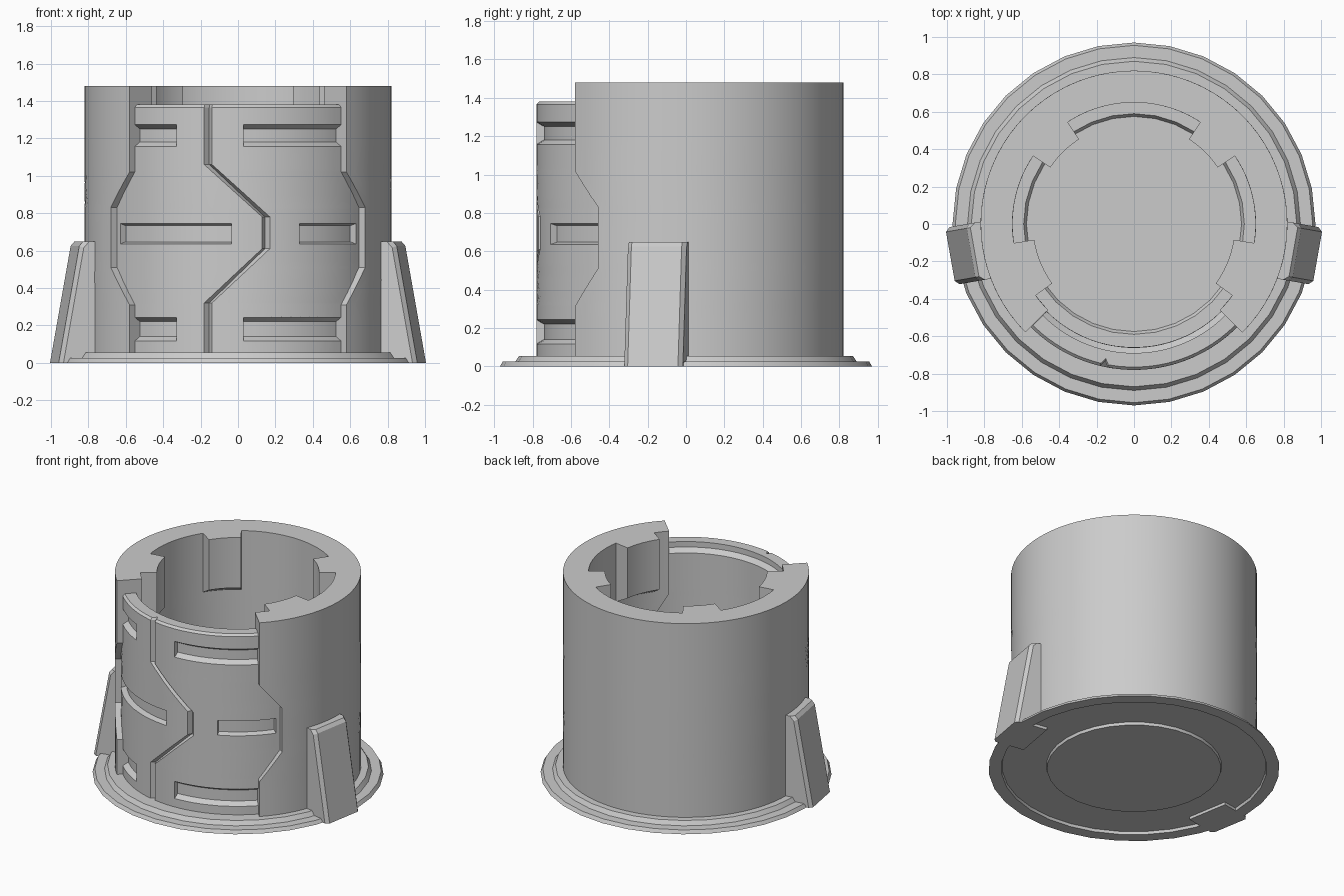
import bpy, bmesh, math
from math import sin, cos, asin, radians, pi

if "Cube" in bpy.data.objects:
    bpy.data.objects.remove(bpy.data.objects["Cube"])


def interp(keys):
    """Piecewise linear function from (z, value) pairs."""
    def f(z):
        for (a, u), (b, v) in zip(keys, keys[1:]):
            if z <= b:
                return u + (v - u) * max(0, (z - a) / (b - a))
        return keys[-1][1]
    return f


def const(v):
    return lambda z: v


def finish(name, bm):
    bmesh.ops.recalc_face_normals(bm, faces=bm.faces)
    me = bpy.data.meshes.new(name)
    bm.to_mesh(me)
    bm.free()
    ob = bpy.data.objects.new(name, me)
    bpy.context.collection.objects.link(ob)
    return ob


def activate(ob):
    bpy.ops.object.select_all(action='DESELECT')
    ob.select_set(True)
    bpy.context.view_layer.objects.active = ob


def smooth(ob):
    activate(ob)
    bpy.ops.object.shade_smooth_by_angle(angle=radians(20))


def plate(name, zs, left, right, r_in, r_out, n, bevel=(0, 0)):
    """Curved wall; angles run counter-clockwise from the front (-y)."""
    bm = bmesh.new()
    rows = []
    for z in zs:
        a, b = left(z), right(z)
        lo, hi = a + bevel[0], b - bevel[1]
        cols = [(lo + (hi - lo) * i / n, r_out(z)) for i in range(n + 1)]
        if bevel[0]:
            cols.insert(0, (a, r_out(z) - 0.03))
        if bevel[1]:
            cols.append((b, r_out(z) - 0.03))
        pts = [[bm.verts.new((r * sin(t), -r * cos(t), z)) for t, r in ring]
               for ring in (cols, [(t, r_in(z)) for t, _ in cols])]
        rows.append(pts)
    m = len(rows[0][0])
    for p, q in zip(rows, rows[1:]):
        for s in (0, 1):
            for i in range(m - 1):
                bm.faces.new((p[s][i], p[s][i + 1], q[s][i + 1], q[s][i]))
        for i in (0, m - 1):
            bm.faces.new((p[0][i], p[1][i], q[1][i], q[0][i]))
    for p in (rows[0], rows[-1]):
        for i in range(m - 1):
            bm.faces.new((p[0][i], p[0][i + 1], p[1][i + 1], p[1][i]))
    return finish(name, bm)


def levels(keys, n=3):
    keys = sorted(set(keys))
    return [a + (b - a) * i / n for a, b in zip(keys, keys[1:]) for i in range(n)] + keys[-1:]


# Base flange with a dished floor and a recessed underside
profile = [(0, 0), (.58, 0), (.585, .02), (.88, .02), (.885, 0), (.97, 0), (.955, .025),
           (.89, .025), (.87, .055), (.59, .055), (.575, .03), (0, .03)]
bm = bmesh.new()
vs = [bm.verts.new((r, 0, z)) for r, z in profile]
es = [bm.edges.new(e) for e in zip(vs, vs[1:])]
bmesh.ops.spin(bm, geom=vs + es, axis=(0, 0, 1), cent=(0, 0, 0), angle=2 * pi, steps=32)
bmesh.ops.remove_doubles(bm, verts=bm.verts, dist=1e-4)
smooth(finish("base_flange", bm))

# Thick wall with a front doorway that widens in the middle
T = interp([(.31, radians(45)), (.51, radians(56)), (.83, radians(56)), (1.02, radians(45))])
wall = plate("tower_wall", levels([.04, .31, .51, .83, 1.02, 1.48]), T, lambda z: 2 * pi - T(z),
             const(.65), const(.82), 60)
smooth(wall)

# Inner ribs with sloping undersides
rib_r = interp([(1.05, .645), (1.11, .54)])
for i, (a, b) in enumerate([(54, 81), (124, 147), (213, 236), (279, 306)]):
    smooth(plate(f"inner_rib_{i + 1}", [1.05, 1.11, 1.48], const(radians(a)), const(radians(b)),
                 rib_r, const(.655), 6))

# Two door leaves meeting at a zigzag V seam
S = interp([(.32, -.16), (.61, .15), (.78, .15), (1.06, -.16)])
seam = lambda z: asin(S(z) / .78)
door_z = levels([.04, .31, .32, .51, .61, .78, .83, 1.02, 1.06, 1.31, 1.34, 1.365, 1.38])
door_in = interp([(1.31, .66), (1.34, .69)])
door_out = interp([(1.365, .78), (1.38, .765)])
left_leaf = plate("door_leaf_left", door_z, lambda z: -T(z), seam, door_in, door_out, 14, (0, .027))
right_leaf = plate("door_leaf_right", door_z, seam, T, door_in, door_out, 14, (.027, 0))

# Recessed slots in the leaves: x0, x1, z0, z1, edge slope
slots = {
    left_leaf: [(-.62, -.33, 1.155, 1.275, .025), (-.63, -.035, .635, .745, .012),
                (-.62, -.33, .115, .245, .025)],
    right_leaf: [(.03, .62, 1.155, 1.275, .025), (.33, .63, .635, .745, .012),
                 (.03, .62, .115, .245, .025)],
}
for leaf, cuts in slots.items():
    for x0, x1, z0, z1, b in cuts:
        depth = interp([(z0, .783), (z0 + b, .742), (z1 - b, .742), (z1, .783)])
        cutter = plate("slot_cutter", [z0, z0 + b, z1 - b, z1], const(asin(x0 / .78)),
                       const(asin(x1 / .78)), depth, const(.86), 12)
        cutter.hide_render = True
        activate(leaf)
        mod = leaf.modifiers.new("slot", 'BOOLEAN')
        mod.operation, mod.solver, mod.object = 'DIFFERENCE', 'EXACT', cutter
        bpy.ops.object.modifier_apply(modifier=mod.name)
        bpy.data.objects.remove(cutter)
    smooth(leaf)

# Tapered side buttresses, chamfered
for side, name in ((1, "buttress_right"), (-1, "buttress_left")):
    bm = bmesh.new()
    prof = [(.76, 0), (.997, 0), (.885, .625), (.865, .648), (.76, .648)]
    face = bm.faces.new([bm.verts.new((x, -.155, z)) for x, z in prof])
    ext = bmesh.ops.extrude_face_region(bm, geom=[face])
    bmesh.ops.translate(bm, vec=(0, .31, 0),
                        verts=[v for v in ext["geom"] if isinstance(v, bmesh.types.BMVert)])
    rim = [e for e in bm.edges if abs(e.verts[0].co.y - e.verts[1].co.y) < 1e-5
           and min(v.co.x for v in e.verts) > .8 and max(v.co.z for v in e.verts) > .1]
    bmesh.ops.bevel(bm, geom=rim, offset=.022, segments=1, affect='EDGES')
    c, s = cos(radians(-10)), sin(radians(-10))
    for v in bm.verts:
        x, y = v.co.x, v.co.y
        v.co.x, v.co.y = side * (c * x - s * y), s * x + c * y
    finish(name, bm)
